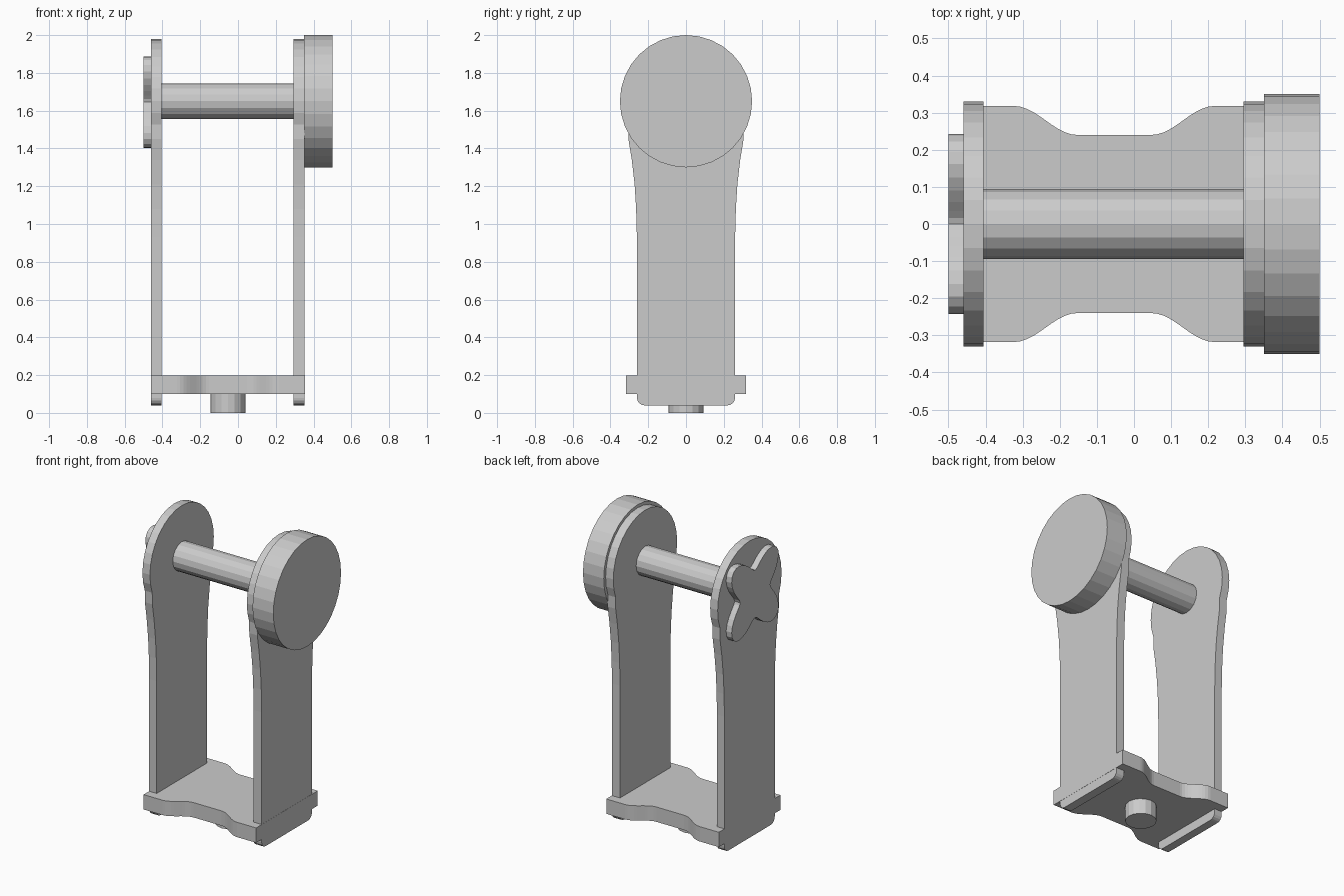
import bpy, bmesh
from math import sin, cos, pi, radians
from mathutils import Vector

if "Cube" in bpy.data.objects:
    bpy.data.objects.remove(bpy.data.objects["Cube"])


def prism(name, outline, lo, hi, axis):
    """Extrude a 2D outline: (y, z) along x, or (x, y) along z."""
    place = (lambda p: (lo, p[0], p[1])) if axis == 'X' else (lambda p: (p[0], p[1], lo))
    step = Vector((hi - lo, 0, 0)) if axis == 'X' else Vector((0, 0, hi - lo))
    bm = bmesh.new()
    face = bm.faces.new([bm.verts.new(place(p)) for p in outline])
    top = bmesh.ops.extrude_face_region(bm, geom=[face], use_keep_orig=True)['geom']
    bmesh.ops.translate(bm, vec=step, verts=[g for g in top if isinstance(g, bmesh.types.BMVert)])
    bmesh.ops.recalc_face_normals(bm, faces=bm.faces)
    mesh = bpy.data.meshes.new(name)
    bm.to_mesh(mesh)
    bm.free()
    obj = bpy.data.objects.new(name, mesh)
    bpy.context.collection.objects.link(obj)
    return obj


def arc(cx, cy, r, start, end, n):
    return [(cx + r * cos(radians(start + (end - start) * i / n)),
             cy + r * sin(radians(start + (end - start) * i / n))) for i in range(n + 1)]


def circle(cx, cy, r, n):
    return arc(cx, cy, r, 0, 360, n)[:-1]


def s_curve(x0, y0, x1, y1, n=10):
    return [(x0 + (x1 - x0) * i / n, y0 + (y1 - y0) * (1 - cos(pi * i / n)) / 2)
            for i in range(n + 1)]


AXLE_Z = 1.65
MID_X = -0.053

# side arms: rounded foot, straight shank, flared round head
right_edge = arc(0.22, 0.08, 0.04, -90, 0, 4)
right_edge += [(0.26, 0.93), (0.264, 1.08), (0.272, 1.21), (0.287, 1.34), (0.305, 1.45)]
head = arc(0, AXLE_Z, 0.33, -22, 202, 20)
arm = right_edge + head + [(-y, z) for y, z in reversed(right_edge)]
prism("left_arm", arm, -0.46, -0.406, 'X')
prism("right_arm", arm, 0.295, 0.353, 'X')

# base plate with a waisted outline
quarter = [(0.407, 0.318)] + s_curve(0.27, 0.318, 0.10, 0.24)
back = quarter + [(-x, y) for x, y in reversed(quarter)]
base = back + [(x, -y) for x, y in reversed(back)]
prism("base_plate", [(x + MID_X, y) for x, y in base], 0.10, 0.197, 'Z')

# mounting peg under the base
prism("base_peg", circle(MID_X, 0, 0.093, 16), 0, 0.11, 'Z')

# cross bar and round end disc
prism("cross_bar", circle(0, AXLE_Z, 0.094, 16), -0.42, 0.31, 'X')
prism("end_disc", circle(0, AXLE_Z, 0.35, 32), 0.35, 0.5, 'X')

# four-lobed knob on the left arm
knob = []
for i in range(64):
    a = 2 * pi * i / 64
    r = 0.235 - 0.08 * cos(4 * a)
    knob.append((r * cos(a), AXLE_Z - 0.005 + r * sin(a)))
prism("lobed_knob", knob, -0.5, -0.455, 'X')
